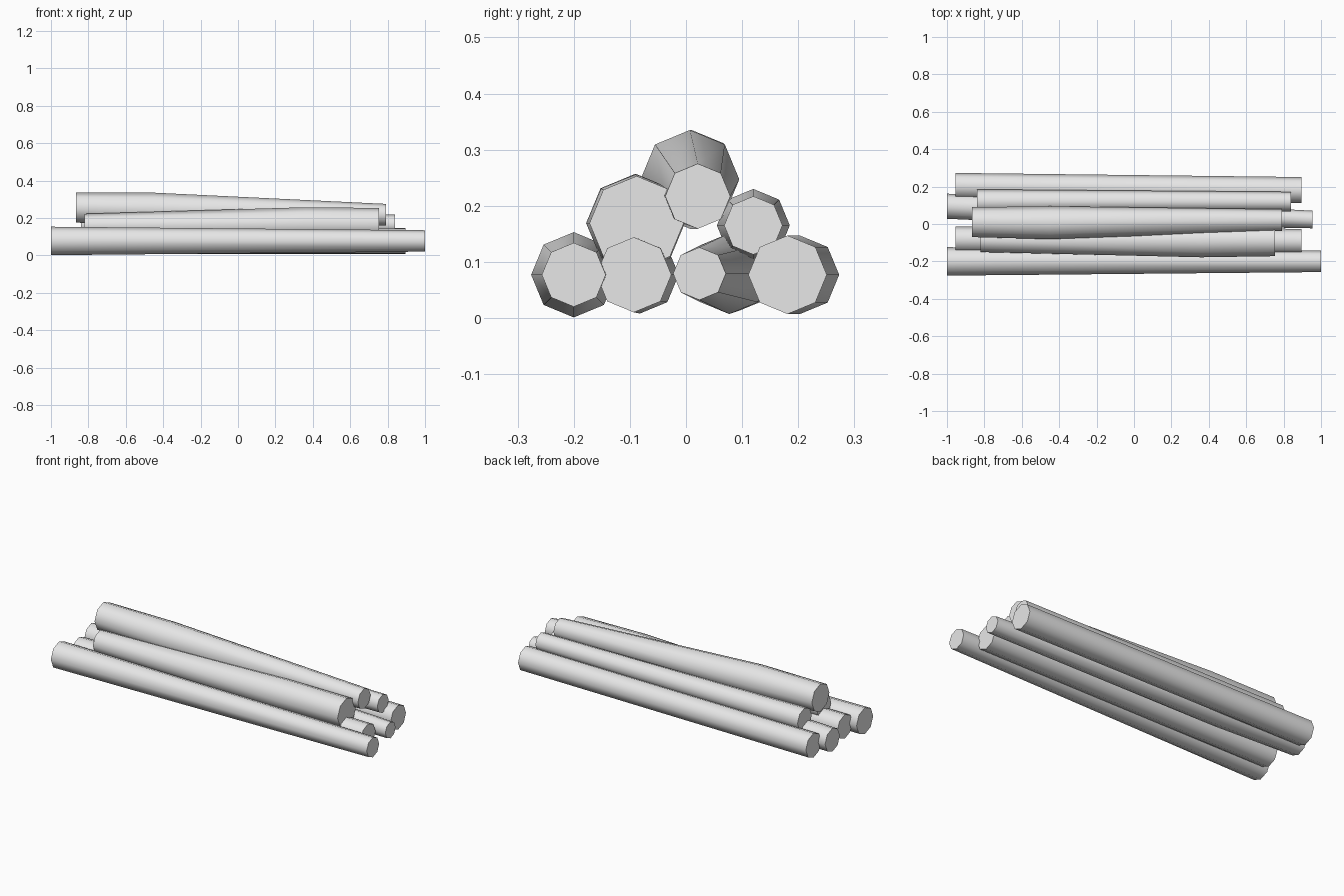
import bpy
import bmesh
import math

SIDES = 8

default_cube = bpy.data.objects.get("Cube")
if default_cube:
    bpy.data.objects.remove(default_cube, do_unlink=True)

# One plain grey for all the logs
grey = bpy.data.materials.new("light grey")
grey.use_nodes = True
grey.diffuse_color = (0.8, 0.8, 0.8, 1)
grey.node_tree.nodes["Principled BSDF"].inputs["Base Color"].default_value = (0.8, 0.8, 0.8, 1)


def make_log(name, stations):
    """Loft an octagonal log through stations of (x, y, z, radius)."""
    bm = bmesh.new()
    rings = []
    for x, y, z, radius in stations:
        angles = [math.tau * i / SIDES for i in range(SIDES)]
        rings.append([bm.verts.new((x, y + radius * math.cos(a), z + radius * math.sin(a)))
                      for a in angles])
    for a, b in zip(rings, rings[1:]):
        for i in range(SIDES):
            j = (i + 1) % SIDES
            bm.faces.new((a[i], a[j], b[j], b[i]))
    bm.faces.new(rings[0])
    bm.faces.new(rings[-1])
    bmesh.ops.recalc_face_normals(bm, faces=bm.faces)
    mesh = bpy.data.meshes.new(name)
    bm.to_mesh(mesh)
    bm.free()
    mesh.materials.append(grey)
    log = bpy.data.objects.new(name, mesh)
    bpy.context.collection.objects.link(log)
    # Round bark, crisp sawn ends
    bpy.ops.object.select_all(action='DESELECT')
    log.select_set(True)
    bpy.context.view_layer.objects.active = log
    bpy.ops.object.shade_smooth_by_angle(angle=math.radians(60))


# Bottom row, front to back
make_log("bottom_front_log", [(-1, -0.2, 0.077, 0.076), (1, -0.2, 0.077, 0.057)])
make_log("bottom_middle_front_log", [(-0.955, -0.082, 0.077, 0.069), (0.895, -0.093, 0.077, 0.067)])
make_log("bottom_middle_back_log", [(-1, 0.095, 0.08, 0.067), (-0.5, 0.077, 0.079, 0.072),
                                    (0.955, 0.024, 0.079, 0.047)])
make_log("bottom_back_log", [(-0.955, 0.203, 0.077, 0.07), (0.895, 0.181, 0.077, 0.07)])

# Second row
make_log("upper_front_log", [(-0.82, -0.085, 0.157, 0.065), (0.36, -0.09, 0.169, 0.088),
                             (0.755, -0.088, 0.169, 0.084)])
make_log("upper_back_log", [(-0.84, 0.12, 0.165, 0.065), (0.84, 0.12, 0.165, 0.052)])

# Top log
make_log("top_log", [(-0.865, 0.01, 0.255, 0.08), (-0.45, 0.007, 0.247, 0.088),
                     (0.79, 0.021, 0.217, 0.058)])
